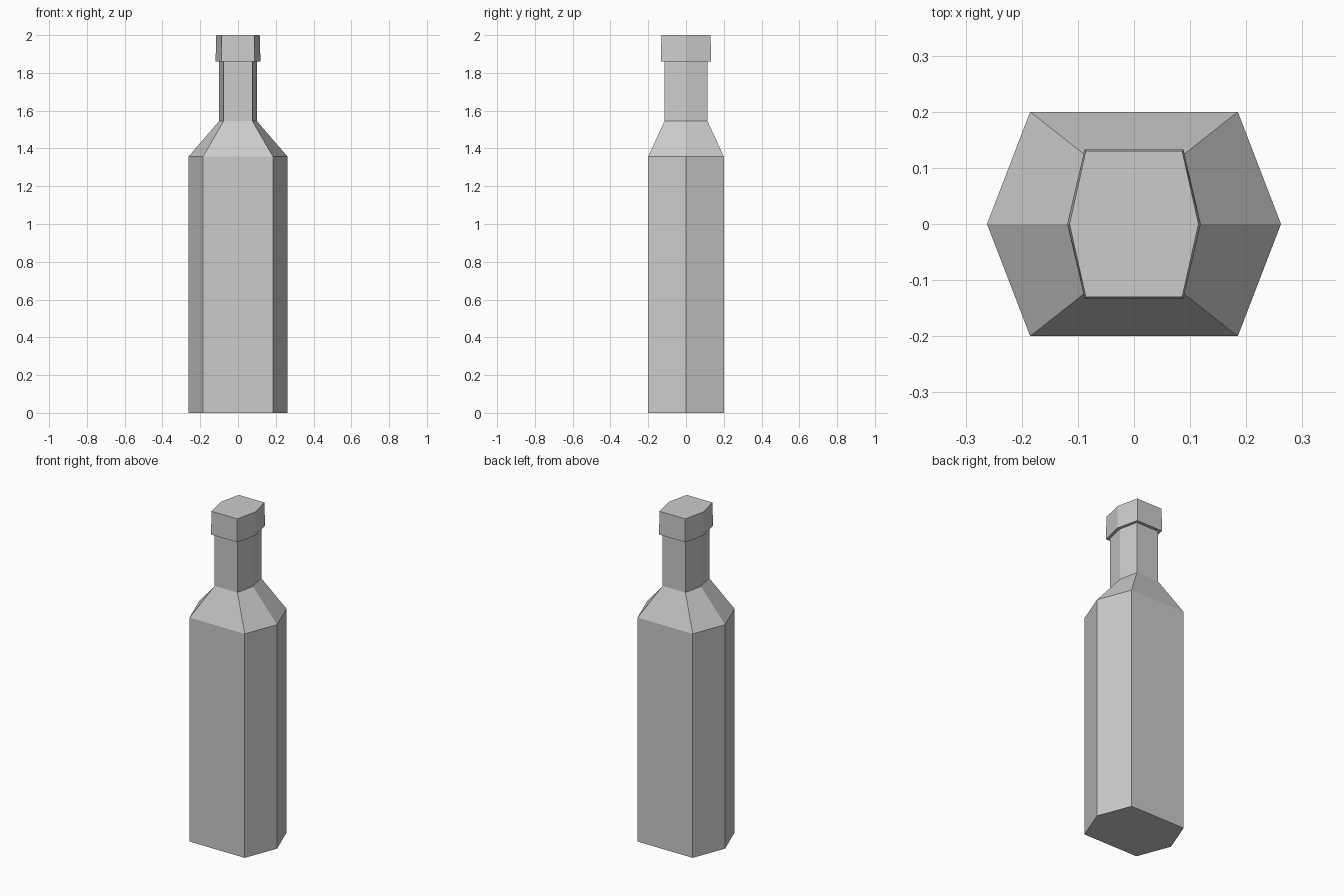
import bpy
import bmesh

if "Cube" in bpy.data.objects:
    bpy.data.objects.remove(bpy.data.objects["Cube"], do_unlink=True)

# Single flat colour
grey = bpy.data.materials.new("light_grey")
grey.use_nodes = True
colour = (0.6, 0.6, 0.6, 1)
grey.diffuse_color = colour
grey.node_tree.nodes["Principled BSDF"].inputs["Base Color"].default_value = colour


def hexagon(bm, tip, corner, depth, z):
    """Six-sided ring with flat front and back and pointed sides."""
    outline = [(tip, 0), (corner, depth), (-corner, depth),
               (-tip, 0), (-corner, -depth), (corner, -depth)]
    return [bm.verts.new((x, y, z)) for x, y in outline]


def loft(name, sections):
    """Closed solid through hexagonal sections of (tip, corner, depth, z)."""
    bm = bmesh.new()
    rings = [hexagon(bm, *s) for s in sections]
    for low, high in zip(rings, rings[1:]):
        for i in range(6):
            j = (i + 1) % 6
            bm.faces.new((low[i], low[j], high[j], high[i]))
    bm.faces.new(rings[0][::-1])
    bm.faces.new(rings[-1])
    mesh = bpy.data.meshes.new(name)
    bm.to_mesh(mesh)
    bm.free()
    mesh.materials.append(grey)
    obj = bpy.data.objects.new(name, mesh)
    bpy.context.collection.objects.link(obj)
    return obj


# Body, sloping shoulder and straight neck
loft("bottle", [
    (0.262, 0.185, 0.2, 0),
    (0.262, 0.185, 0.2, 1.357),
    (0.1, 0.076, 0.114, 1.545),
    (0.1, 0.076, 0.114, 1.87),
])

# Slightly tapered cap
loft("cap", [
    (0.119, 0.088, 0.133, 1.86),
    (0.115, 0.086, 0.13, 2),
])
